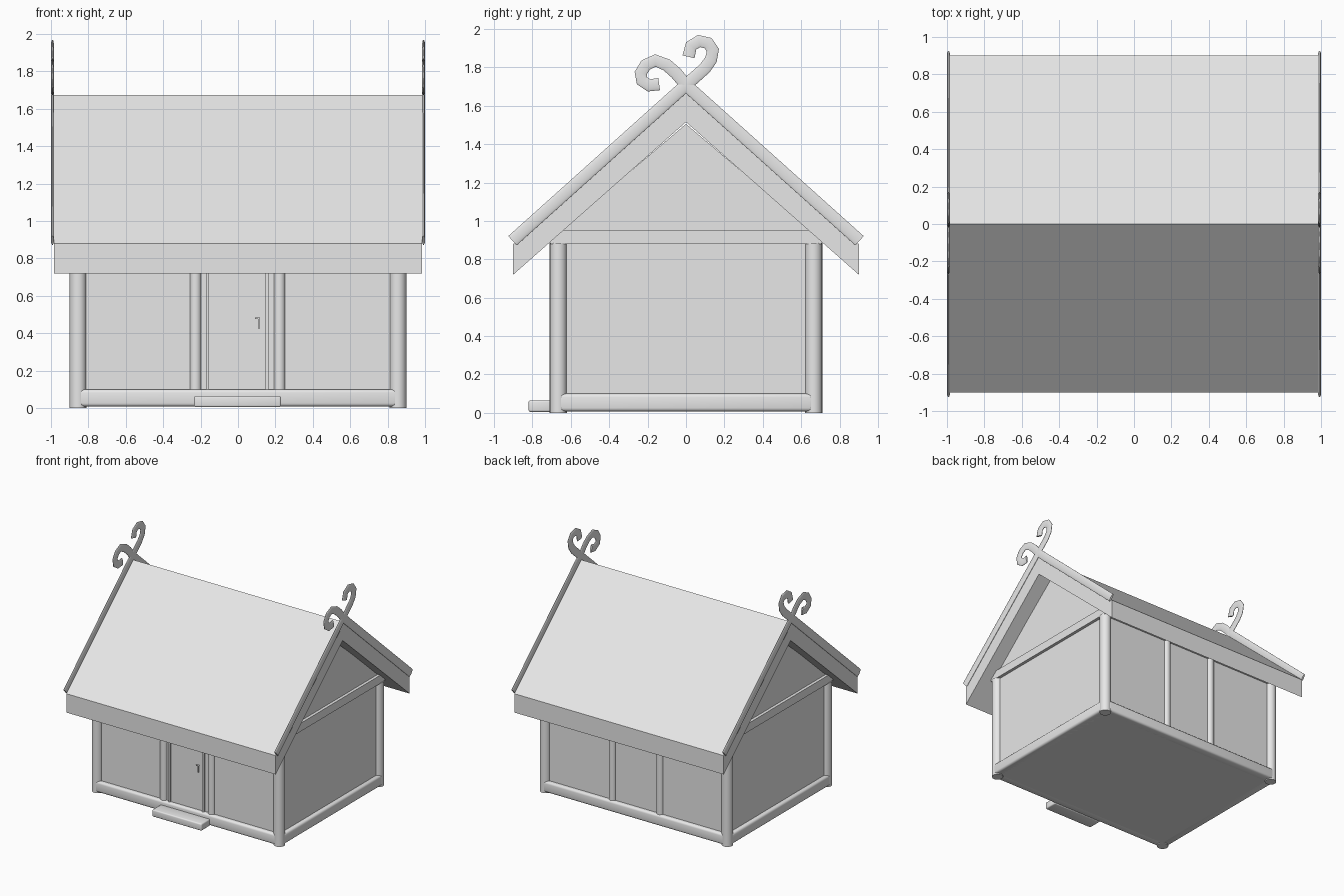
import bpy
import bmesh
import math
from mathutils import Vector

cube = bpy.data.objects.get("Cube")
if cube:
    bpy.data.objects.remove(cube, do_unlink=True)

# One plain grey for the whole hut
grey = bpy.data.materials.new("plain_grey")
grey.use_nodes = True
COLOUR = (0.8, 0.8, 0.8, 1)
grey.diffuse_color = COLOUR
for node in grey.node_tree.nodes:
    if node.type == 'BSDF_PRINCIPLED':
        node.inputs["Base Color"].default_value = COLOUR


def finish(name, bm, smooth=False):
    """Turn a bmesh into a named, coloured object."""
    bmesh.ops.recalc_face_normals(bm, faces=bm.faces)
    mesh = bpy.data.meshes.new(name)
    bm.to_mesh(mesh)
    bm.free()
    mesh.materials.append(grey)
    obj = bpy.data.objects.new(name, mesh)
    bpy.context.collection.objects.link(obj)
    if smooth:
        smooth_shade(obj)
    return obj


def smooth_shade(obj):
    bpy.ops.object.select_all(action='DESELECT')
    obj.select_set(True)
    bpy.context.view_layer.objects.active = obj
    bpy.ops.object.shade_smooth_by_angle(angle=math.radians(40))


def box(name, xs, ys, zs, bevel=0):
    """Box between pairs of limits, with optional rounded edges."""
    bm = bmesh.new()
    bmesh.ops.create_cube(bm, size=1)
    for v in bm.verts:
        v.co = Vector([sum(lim) / 2 + c * (lim[1] - lim[0])
                       for c, lim in zip(v.co, (xs, ys, zs))])
    if bevel:
        bmesh.ops.bevel(bm, geom=bm.edges[:], offset=bevel, segments=3,
                        profile=0.5, affect='EDGES')
    return finish(name, bm, smooth=bevel > 0)


def post(name, x, y, radius, bottom, top):
    """Upright round post."""
    bm = bmesh.new()
    bmesh.ops.create_cone(bm, cap_ends=True, segments=20, radius1=radius,
                          radius2=radius, depth=top - bottom)
    bmesh.ops.translate(bm, verts=bm.verts, vec=(x, y, (top + bottom) / 2))
    return finish(name, bm, smooth=True)


def prism(name, profile, x0, x1):
    """Profile in the y-z plane, extruded along x."""
    bm = bmesh.new()
    face = bm.faces.new([bm.verts.new((x0, y, z)) for y, z in profile])
    ext = bmesh.ops.extrude_face_region(bm, geom=[face])
    verts = [g for g in ext["geom"] if isinstance(g, bmesh.types.BMVert)]
    bmesh.ops.translate(bm, verts=verts, vec=(x1 - x0, 0, 0))
    return finish(name, bm)


def gable_pole(name, x, path):
    """Flattened round pole following a path in the y-z plane."""
    curve = bpy.data.curves.new(name, 'CURVE')
    curve.dimensions = '3D'
    curve.bevel_depth = 0.034
    curve.bevel_resolution = 3
    curve.use_fill_caps = True
    spline = curve.splines.new('POLY')
    spline.points.add(len(path) - 1)
    for point, (y, z) in zip(spline.points, path):
        point.co = (0, y, z, 1)
    curve.materials.append(grey)
    obj = bpy.data.objects.new(name, curve)
    bpy.context.collection.objects.link(obj)
    obj.location.x = x
    obj.scale.x = 0.24
    bpy.ops.object.select_all(action='DESELECT')
    obj.select_set(True)
    bpy.context.view_layer.objects.active = obj
    bpy.ops.object.convert(target='MESH')
    smooth_shade(bpy.context.view_layer.objects.active)


POST_X, POST_Y = 0.855, 0.665
SIDES = (("left", 1), ("right", -1))
ENDS = (("front", -1), ("back", 1))


def around(centre, half):
    return (centre - half, centre + half)


# Floor
box("floor", (-0.87, 0.87), (-0.68, 0.68), (0.008, 0.08))

# Long walls with sills, wall plates and intermediate posts
for end, s in ENDS:
    y = s * POST_Y
    box(end + "_wall", (-POST_X, POST_X), around(y, 0.01), (0.05, 0.92))
    box(end + "_sill", (-POST_X, POST_X), around(y, 0.043), (0.008, 0.1), 0.018)
    box(end + "_wall_plate", (-0.89, 0.89), around(y, 0.04), (0.88, 0.95))
    for side, x in (("left", 0.222), ("right", -0.227)):
        post(f"{end}_{side}_middle_post", x, y, 0.032, 0.06, 0.9)

# Gable walls with sills, tie beams and corner posts
gable = [(-POST_Y, 0.05), (POST_Y, 0.05), (POST_Y, 0.94), (0, 1.505), (-POST_Y, 0.94)]
for side, s in SIDES:
    x = s * POST_X
    prism(side + "_gable_wall", gable, x - 0.01, x + 0.01)
    box(side + "_sill", around(x, 0.043), (-POST_Y, POST_Y), (0.008, 0.1), 0.018)
    box(side + "_tie_beam", around(x, 0.035), (-0.63, 0.63), (0.88, 0.95))
    for end, t in ENDS:
        post(f"{end}_{side}_corner_post", x, t * POST_Y, 0.045, 0, 0.885)

# Door, jambs, handle and doorstep
box("door", (-0.16, 0.155), (-0.679, -0.66), (0.09, 0.86))
for side, x in (("left", 0.155), ("right", -0.163)):
    box(side + "_door_jamb", around(x, 0.008), (-0.692, -0.66), (0.09, 0.88))
box("handle_stem", (0.09, 0.115), (-0.692, -0.675), (0.475, 0.483))
box("handle_grip", (0.108, 0.117), (-0.697, -0.688), (0.425, 0.483))
box("doorstep", (-0.235, 0.23), (-0.82, -0.7), (0.005, 0.065), 0.01)

# Roof slab: a thick inverted V with upright eaves
half = [(0.885, 0.893), (0.9, 0.88), (0.9, 0.72)]
roof = ([(0, 1.675)] + half + [(0, 1.515)]
        + [(-y, z) for y, z in reversed(half)])
prism("roof", roof, -0.985, 0.985)

# Crossed gable poles ending in curls
high_curl = [(-0.904, 0.897), (0, 1.708), (0.098, 1.795), (0.13, 1.84),
             (0.14, 1.89), (0.115, 1.926), (0.068, 1.937),
             (0.027, 1.912), (0.013, 1.855)]
low_curl = [(0.904, 0.897), (0, 1.708), (-0.052, 1.77), (-0.1, 1.812),
            (-0.16, 1.836), (-0.21, 1.812), (-0.236, 1.77),
            (-0.229, 1.73), (-0.192, 1.706), (-0.14, 1.713)]
for side, s in SIDES:
    gable_pole(side + "_front_pole", s * 0.992, high_curl)
    gable_pole(side + "_back_pole", s * 0.992, low_curl)
